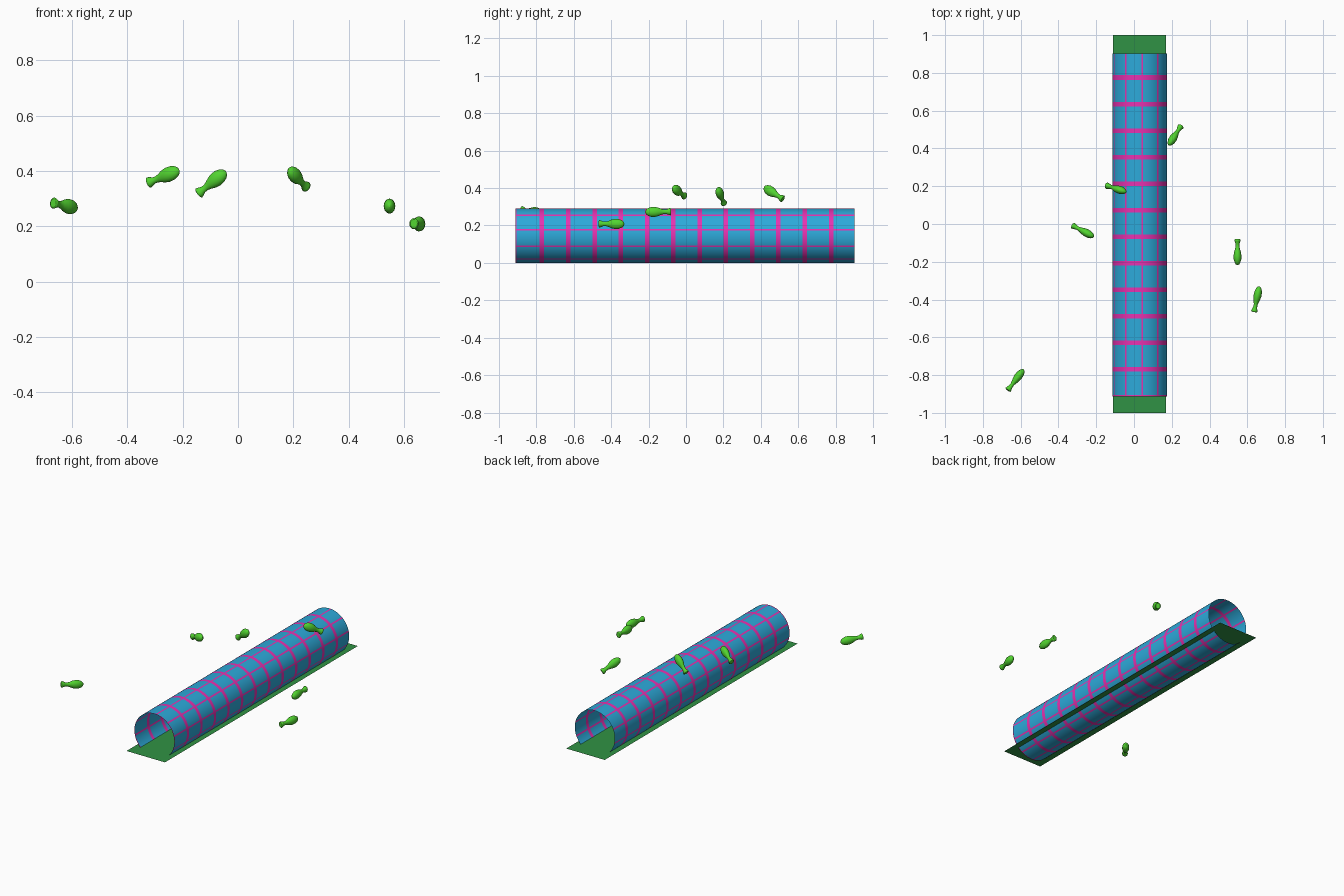
import bpy, bmesh, math
from mathutils import Vector

if "Cube" in bpy.data.objects:
    bpy.data.objects.remove(bpy.data.objects["Cube"])


def material(name, rgb):
    m = bpy.data.materials.new(name)
    m.diffuse_color = (*rgb, 1)
    m.use_nodes = True
    m.node_tree.nodes["Principled BSDF"].inputs["Base Color"].default_value = m.diffuse_color
    return m


BLUE = material("blue", (0.026, 0.40, 0.70))
PINK = material("magenta", (0.80, 0.032, 0.44))
GROUND = material("dark_green", (0.03, 0.29, 0.058))
FISH = material("bright_green", (0.085, 0.66, 0.03))


def make_object(name, bm, mats):
    me = bpy.data.meshes.new(name)
    bm.to_mesh(me)
    bm.free()
    for m in mats:
        me.materials.append(m)
    ob = bpy.data.objects.new(name, me)
    bpy.context.collection.objects.link(ob)
    return ob


def loft(bm, rings):
    """Join closed rings of vertices; yields (ring index, side index, face)."""
    n = len(rings[0])
    for i in range(len(rings) - 1):
        for j in range(n):
            k = (j + 1) % n
            f = bm.faces.new((rings[i][j], rings[i][k],
                              rings[i + 1][k], rings[i + 1][j]))
            f.smooth = True
            yield i, j, f


# Floor strip running through the tunnel
bm = bmesh.new()
bm.faces.new([bm.verts.new(p) for p in
              ((-0.11, -1, 0.042), (0.17, -1, 0.042),
               (0.17, 1, 0.042), (-0.11, 1, 0.042))])
make_object("floor", bm, [GROUND])

# Tunnel: open thin tube with hoops and lengthwise stripes
CX, R, SIDES = 0.031, 0.145, 90
stops = [-0.912, -0.906]
for k in range(12):
    y = -0.77 + 0.1405 * k
    stops += [y - 0.012, y + 0.012]
stops.append(0.902)
bm = bmesh.new()
rings = []
for y in stops:
    ring = []
    for j in range(SIDES):
        a = math.radians(11 + 360 * j / SIDES)
        ring.append(bm.verts.new((CX + R * math.cos(a), y, R + R * math.sin(a))))
    rings.append(ring)
for i, j, f in loft(bm, rings):
    f.material_index = 1 if i % 2 == 0 or j % 9 == 0 else 0
bmesh.ops.recalc_face_normals(bm, faces=bm.faces)
make_object("tunnel", bm, [BLUE, PINK])

# Fish profile: position along body, half width, half height
PROFILE = [(0, 0.002, 0.003), (0.03, 0.009, 0.012), (0.10, 0.015, 0.020),
           (0.22, 0.020, 0.026), (0.36, 0.021, 0.027), (0.50, 0.018, 0.023),
           (0.62, 0.013, 0.016), (0.72, 0.010, 0.012), (0.82, 0.011, 0.012),
           (0.92, 0.015, 0.018), (0.98, 0.017, 0.020), (1.0, 0.013, 0.015)]


def fish(name, head, tail):
    head, tail = Vector(head), Vector(tail)
    axis = (tail - head).normalized()
    side = axis.cross(Vector((0, 0, 1))).normalized()
    up = side.cross(axis)
    bm = bmesh.new()
    rings = []
    for t, w, h in PROFILE:
        c = head.lerp(tail, t)
        rings.append([bm.verts.new(c + side * w * math.cos(j * math.tau / 20)
                                   + up * h * math.sin(j * math.tau / 20))
                      for j in range(20)])
    list(loft(bm, rings))
    bm.faces.new(rings[0])
    bm.faces.new(rings[-1])
    bmesh.ops.recalc_face_normals(bm, faces=bm.faces)
    make_object(name, bm, [FISH])


# Shoal around the tunnel: head and tail points
SHOAL = [((-0.584, -0.770, 0.265), (-0.668, -0.880, 0.284)),
         ((-0.213, -0.068, 0.403), (-0.325, -0.008, 0.357)),
         ((-0.044, 0.170, 0.398), (-0.144, 0.203, 0.318)),
         ((0.185, 0.418, 0.405), (0.248, 0.518, 0.341)),
         ((0.548, -0.218, 0.272), (0.548, -0.080, 0.274)),
         ((0.664, -0.330, 0.208), (0.636, -0.466, 0.209))]
for n, (head, tail) in enumerate(SHOAL):
    fish(f"fish_{n + 1}", head, tail)
